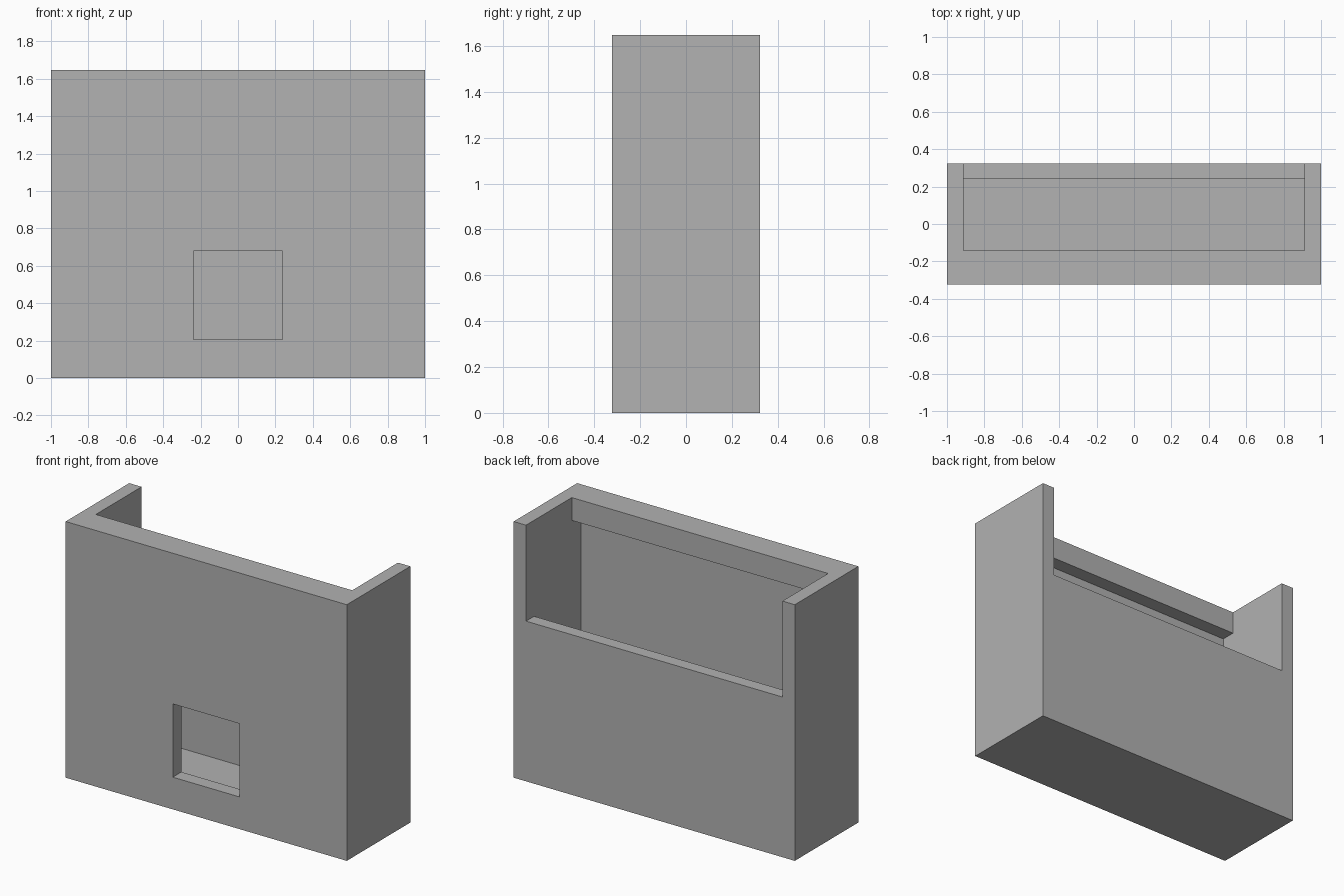
import bpy
import bmesh

if "Cube" in bpy.data.objects:
    bpy.data.objects.remove(bpy.data.objects["Cube"], do_unlink=True)

HALF_W, HALF_D, HEIGHT = 1.0, 0.323, 1.647
WALL = 0.088

grey = bpy.data.materials.new("plain grey")
grey.use_nodes = True
grey.diffuse_color = (0.445, 0.445, 0.445, 1)
grey.node_tree.nodes["Principled BSDF"].inputs["Base Color"].default_value = grey.diffuse_color


def extrude_profile(name, profile, half_width):
    """Extrude a (y, z) outline along x, centred on x = 0."""
    bm = bmesh.new()
    face = bm.faces.new([bm.verts.new((-half_width, y, z)) for y, z in profile])
    out = bmesh.ops.extrude_face_region(bm, geom=[face])
    verts = [v for v in out["geom"] if isinstance(v, bmesh.types.BMVert)]
    bmesh.ops.translate(bm, verts=verts, vec=(2 * half_width, 0, 0))
    bmesh.ops.recalc_face_normals(bm, faces=bm.faces)
    mesh = bpy.data.meshes.new(name)
    bm.to_mesh(mesh)
    bm.free()
    mesh.materials.append(grey)
    obj = bpy.data.objects.new(name, mesh)
    bpy.context.collection.objects.link(obj)
    return obj


def rectangle(y0, y1, z0, z1):
    return [(y0, z0), (y1, z0), (y1, z1), (y0, z1)]


# Outer body
shell = extrude_profile("box_shell", rectangle(-HALF_D, HALF_D, 0, HEIGHT), HALF_W)

# Cavity: open top, low back wall, thick lip along the top of the front wall
front_in, back_in = -HALF_D + WALL, HALF_D - WALL + 0.006
lip_in, lip_z, back_top = -0.142, 1.5, 1.03
cavity = extrude_profile("cavity_cutter", [
    (front_in, WALL), (back_in, WALL), (back_in, back_top), (0.5, back_top),
    (0.5, 2), (lip_in, 2), (lip_in, lip_z), (front_in, lip_z)], HALF_W - WALL)

# Square opening through the front wall
opening = extrude_profile("opening_cutter", rectangle(-0.5, -0.1, 0.207, 0.678), 0.238)

for cutter in (cavity, opening):
    cutter.hide_render = True
    mod = shell.modifiers.new(cutter.name, "BOOLEAN")
    mod.operation = "DIFFERENCE"
    mod.solver = "EXACT"
    mod.object = cutter

# Apply the cuts, then drop the cutters
bpy.context.view_layer.update()
cut = bpy.data.meshes.new_from_object(shell.evaluated_get(bpy.context.evaluated_depsgraph_get()))
shell.modifiers.clear()
shell.data = cut
for cutter in (cavity, opening):
    bpy.data.objects.remove(cutter, do_unlink=True)
